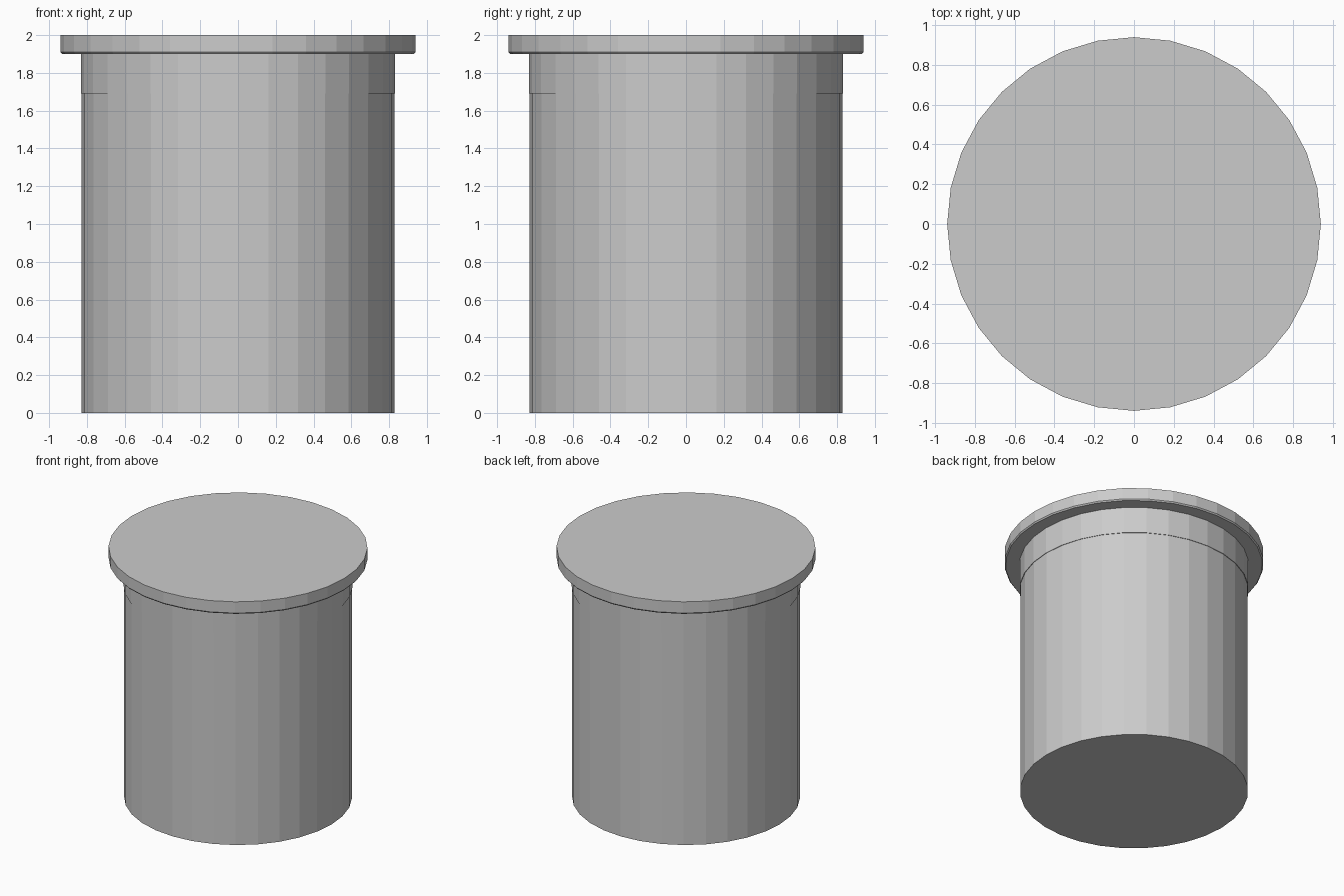
import bpy, bmesh, math

if "Cube" in bpy.data.objects:
    bpy.data.objects.remove(bpy.data.objects["Cube"])

SIDES = 32


def lathe(name, profile):
    """Closed flat-shaded solid turned from (radius, z) points, bottom to top."""
    bm = bmesh.new()
    rings = []
    for r, z in profile:
        rings.append([bm.verts.new((r * math.cos(math.tau * i / SIDES),
                                    r * math.sin(math.tau * i / SIDES), z))
                      for i in range(SIDES)])
    for low, high in zip(rings, rings[1:]):
        for i in range(SIDES):
            j = (i + 1) % SIDES
            bm.faces.new((low[i], low[j], high[j], high[i]))
    bm.faces.new(rings[0][::-1])
    bm.faces.new(rings[-1])
    mesh = bpy.data.meshes.new(name)
    bm.to_mesh(mesh)
    bm.free()
    obj = bpy.data.objects.new(name, mesh)
    bpy.context.collection.objects.link(obj)
    return obj


# Straight canister body
lathe("canister_body", [(0.828, 0.0), (0.828, 1.90)])

# Lid: thin collar over the body, wide rim with a fine lower chamfer
lathe("lid", [(0.832, 1.69), (0.832, 1.90), (0.932, 1.90),
              (0.94, 1.91), (0.94, 2.0)])
